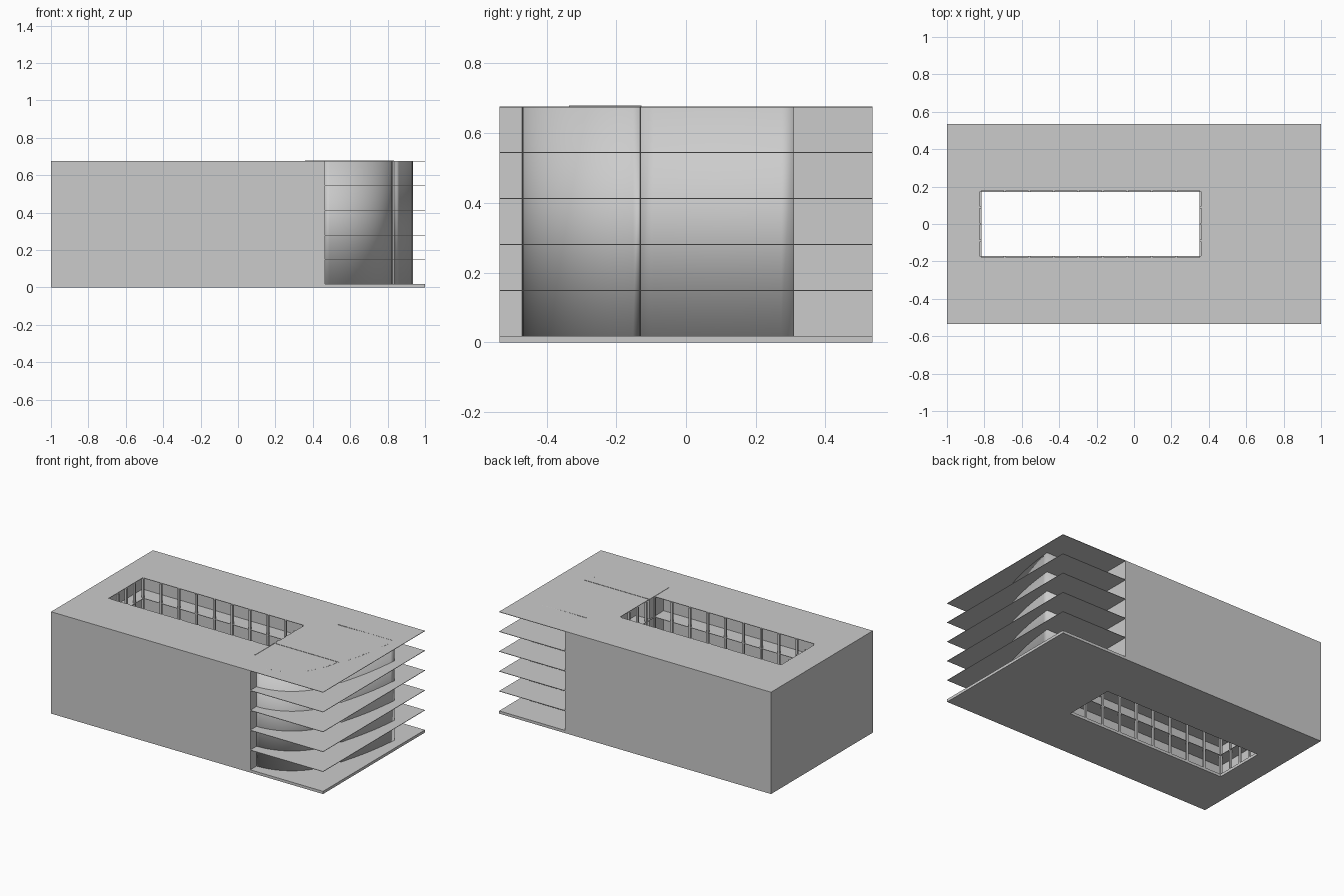
import bpy, bmesh, math
from mathutils import Matrix

if "Cube" in bpy.data.objects:
    bpy.data.objects.remove(bpy.data.objects["Cube"])

TOP, BASE, FLOOR = 0.677, 0.018, 0.132
X0, X1, Y0, Y1 = -1.0, 1.0, -0.535, 0.535


def finish(bm, name):
    mesh = bpy.data.meshes.new(name)
    bm.to_mesh(mesh)
    bm.free()
    obj = bpy.data.objects.new(name, mesh)
    bpy.context.collection.objects.link(obj)
    return obj


def thicken(obj, thickness, offset=-1):
    mod = obj.modifiers.new("thickness", 'SOLIDIFY')
    mod.thickness, mod.offset, mod.use_even_offset = thickness, offset, True


def slab(name, top, thickness, hole):
    """Full-plan rectangular plate with a courtyard opening."""
    bm = bmesh.new()
    hx0, hx1, hy0, hy1 = hole
    outer = [bm.verts.new((x, y, top)) for x, y in ((X0, Y0), (X1, Y0), (X1, Y1), (X0, Y1))]
    inner = [bm.verts.new((x, y, top)) for x, y in ((hx0, hy0), (hx1, hy0), (hx1, hy1), (hx0, hy1))]
    for i in range(4):
        j = (i + 1) % 4
        bm.faces.new((outer[i], outer[j], inner[j], inner[i]))
    thicken(finish(bm, name), thickness)


def wall(name, path, z0, z1, closed=False, offset=-1, thickness=0.006):
    """Vertical wall following a plan polyline."""
    bm = bmesh.new()
    low = [bm.verts.new((x, y, z0)) for x, y in path]
    high = [bm.verts.new((x, y, z1)) for x, y in path]
    n = len(path)
    for i in range(n if closed else n - 1):
        j = (i + 1) % n
        bm.faces.new((low[i], low[j], high[j], high[i]))
    obj = finish(bm, name)
    thicken(obj, thickness, offset)
    return obj


# Floor plates: thick base, thin upper floors, slightly wider opening in the roof
hole = (-0.815, 0.35, -0.172, 0.172)
slab("base_slab", BASE, BASE, hole)
for k in range(1, 5):
    slab(f"floor_slab_{k}", BASE + FLOOR * k, 0.003, hole)
slab("roof_slab", TOP, 0.003, (-0.826, 0.361, -0.18, 0.18))

# Plain outer walls on the back, left and front
wall("outer_wall", [(0.515, 0.31), (0.515, Y1), (X0, Y1), (X0, Y0), (0.465, Y0), (0.465, -0.47)], 0, TOP)

# Curved recessed facade: quarter ellipse, small step, gently bowed wing
curve = []
for i in range(25):
    a = math.radians(-90 + 90 * i / 24)
    curve.append((0.465 + 0.36 * math.cos(a), -0.13 + 0.34 * math.sin(a)))
for i in range(13):
    t = i / 12
    bow = 0.012 * math.sin(math.pi * t)
    curve.append((0.85 + 0.085 * t + bow, -0.13 + 0.44 * t))
curve.append((0.515, 0.31))
facade = wall("curved_facade", curve, BASE, TOP)
for p in facade.data.polygons:
    p.use_smooth = True
bpy.context.view_layer.objects.active = facade
facade.select_set(True)
bpy.ops.object.shade_smooth_by_angle(angle=math.radians(20))

# Corridor and partition walls around the courtyard
roof_line = TOP + 0.002
wall("corridor_wall", [(0.36, -0.28), (-0.9, -0.28), (-0.9, 0.28), (0.46, 0.28), (0.46, -0.13)],
     BASE, TOP - 0.002, offset=0, thickness=0.008)
wall("lobby_partition", [(0.36, -0.335), (0.36, -0.13), (0.835, -0.13)],
     BASE, roof_line, offset=0, thickness=0.005)

# Columns along the courtyard edge, one continuous shaft each
points = []
nx, ny = 9, 4
for i in range(nx + 1):
    x = -0.822 + (0.357 + 0.822) * i / nx
    points += [(x, -0.178), (x, 0.178)]
for i in range(1, ny):
    y = -0.178 + 0.356 * i / ny
    points += [(-0.822, y), (0.357, y)]
bm = bmesh.new()
for x, y in points:
    m = Matrix.Translation((x, y, (BASE + TOP) / 2 - 0.001)) @ Matrix.Diagonal((0.014, 0.012, TOP - BASE - 0.002, 1))
    bmesh.ops.create_cube(bm, size=1, matrix=m)
finish(bm, "courtyard_columns")
